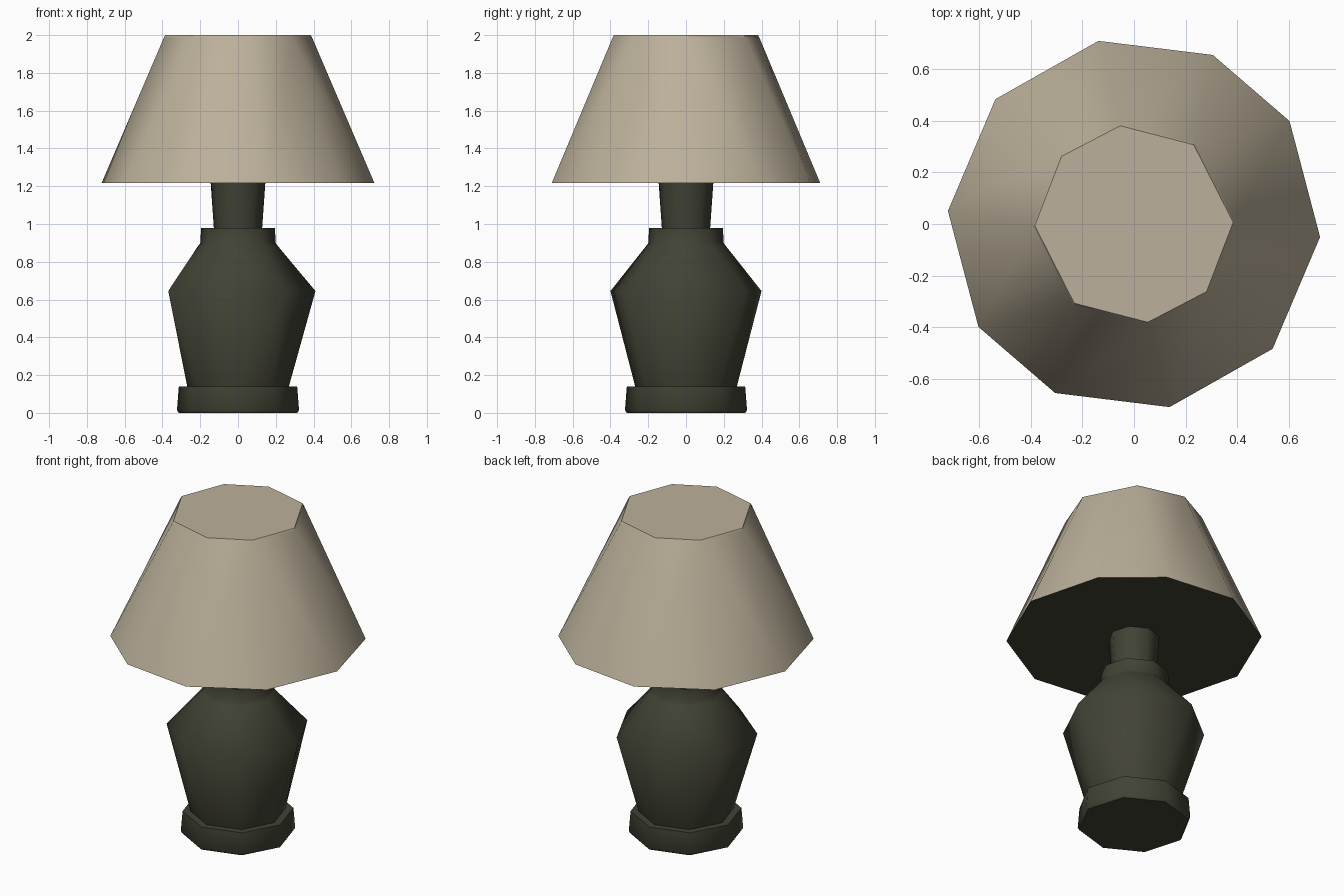
import bpy, bmesh, math

if "Cube" in bpy.data.objects:
    bpy.data.objects.remove(bpy.data.objects["Cube"])


def material(name, rgb):
    m = bpy.data.materials.new(name)
    m.diffuse_color = (*rgb, 1)
    m.use_nodes = True
    m.node_tree.nodes["Principled BSDF"].inputs["Base Color"].default_value = m.diffuse_color
    return m


CREAM = material("cream_fabric", (0.50, 0.435, 0.325))
DARK = material("dark_olive", (0.054, 0.055, 0.035))


def regular(n, offset=0):
    """Angles in degrees of a regular polygon."""
    return [offset + 360 * i / n for i in range(n)]


def bridge(bm, a, b):
    """Join two rings of (angle, vertex) with triangles, even if their counts differ."""
    na, nb = len(a), len(b)
    ang = lambda ring, k: ring[k % len(ring)][0] + 360 * (k // len(ring))
    i = j = 0
    while i < na or j < nb:
        va, vb = a[i % na][1], b[j % nb][1]
        mid_a = ang(a, i) + ang(a, i + 1)
        mid_b = ang(b, j) + ang(b, j + 1)
        if j >= nb or (i < na and mid_a <= mid_b):
            bm.faces.new((va, a[(i + 1) % na][1], vb))
            i += 1
        else:
            bm.faces.new((va, b[(j + 1) % nb][1], vb))
            j += 1


def turned(name, rings, mats, angle=50):
    """Closed solid through rings of (z, radius, angles)."""
    bm = bmesh.new()
    loops = []
    for z, r, angles in rings:
        loops.append([(t, bm.verts.new((r * math.cos(math.radians(t)),
                                        r * math.sin(math.radians(t)), z))) for t in angles])
    for a, b in zip(loops, loops[1:]):
        bridge(bm, a, b)
    bottom = bm.faces.new([v for _, v in reversed(loops[0])])
    bm.faces.new([v for _, v in loops[-1]])
    bottom.material_index = len(mats) - 1
    bmesh.ops.recalc_face_normals(bm, faces=bm.faces)
    me = bpy.data.meshes.new(name)
    bm.to_mesh(me)
    bm.free()
    for m in mats:
        me.materials.append(m)
    ob = bpy.data.objects.new(name, me)
    bpy.context.collection.objects.link(ob)
    bpy.ops.object.select_all(action='DESELECT')
    ob.select_set(True)
    bpy.context.view_layer.objects.active = ob
    bpy.ops.object.shade_smooth_by_angle(angle=math.radians(angle))
    return ob


OCT = regular(8, -6)
HEPT = regular(7, 0)

# Foot
turned("base", [(0, 0.315, OCT), (0.015, 0.325, OCT), (0.14, 0.315, OCT)], [DARK])

# Urn body with collar
turned("body", [(0.13, 0.268, OCT), (0.645, 0.41, HEPT), (0.88, 0.215, OCT),
                (0.90, 0.20, OCT), (0.98, 0.197, OCT)], [DARK])

# Neck
turned("neck", [(0.97, 0.128, OCT), (1.225, 0.146, OCT)], [DARK])

# Shade: ten-sided rim narrowing to an eight-sided top, dark underside
half_rim = [-4, 33.5, 65, 101, 138]
half_top = [1, 53, 98, 137]
rim = half_rim + [t + 180 for t in half_rim]
top = half_top + [t + 180 for t in half_top]
turned("shade", [(1.217, 0.724, rim), (1.985, 0.393, top), (2.0, 0.385, top)], [CREAM, DARK], 40)
